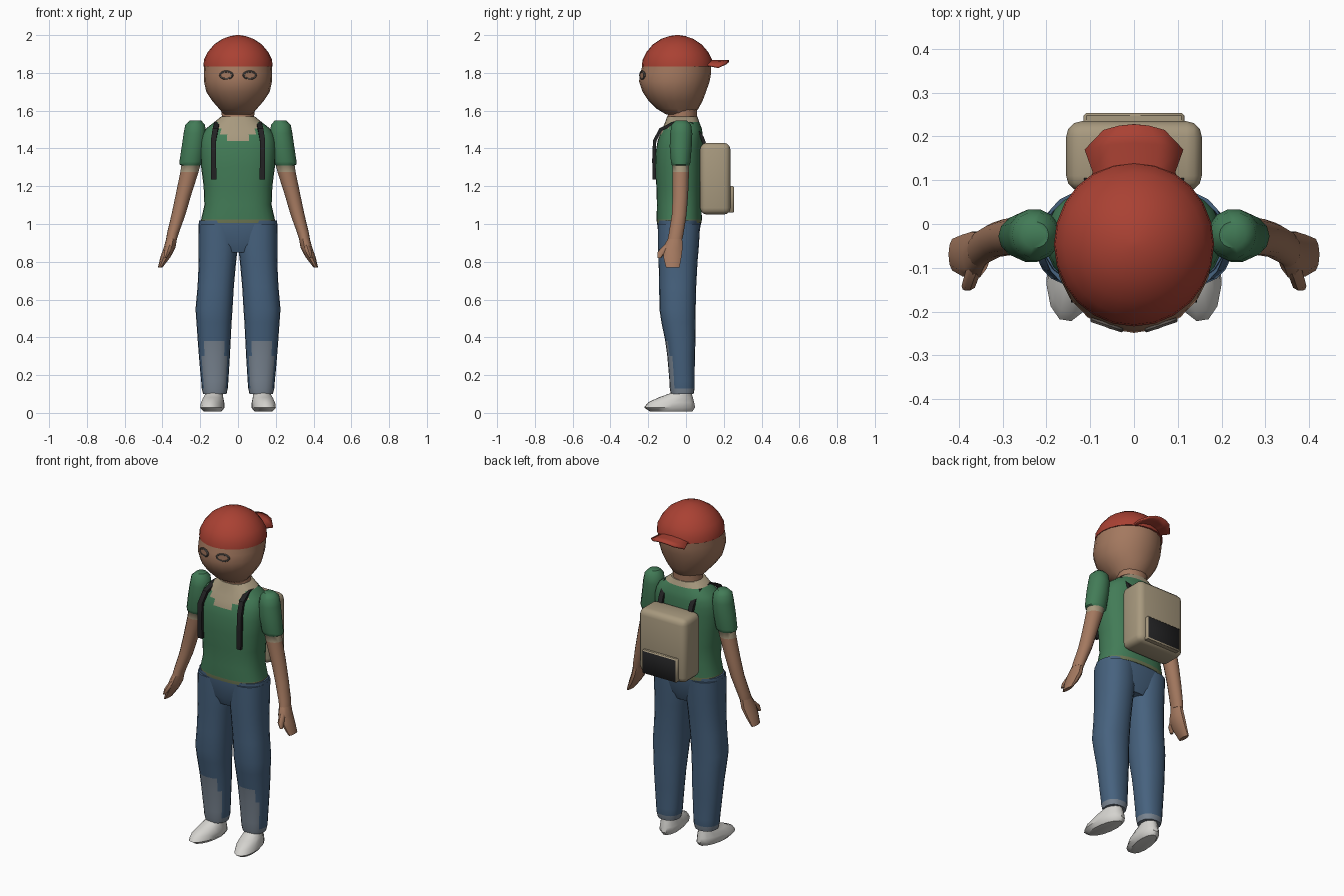
import bpy, bmesh, math
from mathutils import Vector, Matrix


def mat(name, rgb):
    m = bpy.data.materials.new(name)
    m.diffuse_color = (*rgb, 1)
    return m


RED = mat("cap_red", (0.40, 0.053, 0.033))
GREEN = mat("shirt_green", (0.055, 0.20, 0.095))
DENIM = mat("denim_blue", (0.062, 0.122, 0.21))
FADED = mat("faded_denim", (0.19, 0.23, 0.28))
SKIN = mat("skin", (0.37, 0.19, 0.115))
TAN = mat("canvas_tan", (0.39, 0.32, 0.21))
OLIVE = mat("hem_olive", (0.15, 0.18, 0.085))
BLACK = mat("strap_black", (0.016, 0.016, 0.017))
WHITE = mat("shoe_white", (0.66, 0.65, 0.62))
RIM = mat("rim_grey", (0.10, 0.085, 0.075))


def finish(name, bm, mats, rule=None, angle=45):
    """Turn a bmesh into a named object; rule(centre, normal) picks the material slot."""
    bmesh.ops.recalc_face_normals(bm, faces=bm.faces)
    if rule:
        for f in bm.faces:
            f.material_index = rule(f.calc_center_median(), f.normal)
    me = bpy.data.meshes.new(name)
    bm.to_mesh(me)
    bm.free()
    for m in mats:
        me.materials.append(m)
    ob = bpy.data.objects.new(name, me)
    bpy.context.collection.objects.link(ob)
    bpy.ops.object.select_all(action='DESELECT')
    ob.select_set(True)
    bpy.context.view_layer.objects.active = ob
    bpy.ops.object.shade_smooth_by_angle(angle=math.radians(angle))
    return ob


def loft(name, rings, mats, n=16, p=2.0, rule=None, side=1, xform=None, angle=45):
    """Skin horizontal superellipse rings given as (x, y, z, half width, half depth)."""
    bm = bmesh.new()
    loops = []
    for cx, cy, z, rx, ry in rings:
        loop = []
        for i in range(n):
            a = 2 * math.pi * i / n
            c, s = math.cos(a), math.sin(a)
            x = cx + rx * math.copysign(abs(c) ** (2 / p), c)
            y = cy + ry * math.copysign(abs(s) ** (2 / p), s)
            loop.append(bm.verts.new((x, y, z)))
        loops.append(loop)
    for a, b in zip(loops, loops[1:]):
        for i in range(n):
            j = (i + 1) % n
            bm.faces.new((a[i], a[j], b[j], b[i]))
    bm.faces.new(loops[0])
    bm.faces.new(loops[-1])
    if xform:
        bm.transform(xform)
    if side < 0:
        bm.transform(Matrix.Scale(-1, 4, (1, 0, 0)))
    return finish(name, bm, mats, rule, angle)


def box(name, lo, hi, mats, bevel, segments=2, rule=None):
    bm = bmesh.new()
    lo, hi = Vector(lo), Vector(hi)
    bmesh.ops.create_cube(bm, size=1)
    for v in bm.verts:
        v.co = (lo + hi) / 2 + v.co * (hi - lo)
    bmesh.ops.bevel(bm, geom=bm.edges[:], offset=bevel, segments=segments,
                    profile=0.5, affect='EDGES')
    return finish(name, bm, mats, rule)


# Head and neck
loft("neck", [(0, -0.02, 1.48, 0.10, 0.08), (0, -0.02, 1.56, 0.085, 0.078),
              (0, -0.015, 1.64, 0.09, 0.075)], [SKIN])
loft("head", [(0, -0.035, 1.58, 0.075, 0.07), (0, -0.045, 1.61, 0.10, 0.11),
              (0, -0.055, 1.65, 0.135, 0.142), (0, -0.062, 1.70, 0.168, 0.168),
              (0, -0.062, 1.755, 0.18, 0.187), (0, -0.054, 1.80, 0.181, 0.187),
              (0, -0.046, 1.86, 0.178, 0.18)], [SKIN], n=20)

# Glasses: squashed rims with thin lenses
for s, label in ((-1, "left"), (1, "right")):
    place = Matrix.Translation((s * 0.062, -0.231, 1.788)) @ Matrix.Rotation(s * math.radians(19), 4, 'Z')
    bm = bmesh.new()
    N, M = 16, 6
    grid = [[bm.verts.new(((0.034 + 0.006 * math.cos(b)) * math.cos(a), 0.006 * math.sin(b),
                           (0.019 + 0.006 * math.cos(b)) * math.sin(a)))
             for b in (2 * math.pi * j / M for j in range(M))]
            for a in (2 * math.pi * i / N for i in range(N))]
    for i in range(N):
        for j in range(M):
            k, l = (i + 1) % N, (j + 1) % M
            bm.faces.new((grid[i][j], grid[k][j], grid[k][l], grid[i][l]))
    bm.transform(place)
    finish(label + "_glasses_rim", bm, [RIM])
    loft(label + "_lens", [(0, 0, -0.003, 0.034, 0.019), (0, 0, 0.003, 0.034, 0.019)], [SKIN],
         xform=place @ Matrix.Rotation(math.pi / 2, 4, 'X'))

# Cap worn backwards
loft("cap_dome", [(0, -0.046, 1.835, 0.183, 0.188), (0, -0.046, 1.87, 0.18, 0.184),
                  (0, -0.046, 1.91, 0.16, 0.164), (0, -0.046, 1.95, 0.127, 0.13),
                  (0, -0.046, 1.98, 0.082, 0.085), (0, -0.046, 1.995, 0.04, 0.042),
                  (0, -0.046, 2.0, 0.008, 0.008)], [RED], n=24)
bm = bmesh.new()
rows = []
for w, y0, y1 in ((0.10, 0.06, 0.06), (0.095, 0.12, 0.12), (0.113, 0.185, 0.17), (0.07, 0.228, 0.215)):
    rows.append([bm.verts.new((w * t, y0 + (y1 - y0) * t * t,
                               1.868 - 2.6 * (w * t) ** 2)) for t in (-1, -0.5, 0, 0.5, 1)])
for a, b in zip(rows, rows[1:]):
    for i in range(4):
        bm.faces.new((a[i], a[i + 1], b[i + 1], b[i]))
brim = finish("cap_brim", bm, [RED])
brim.modifiers.new("thickness", 'SOLIDIFY').thickness = 0.01


# Shirt with open collar and hem
def shirt_rule(c, n):
    if c.z < 1.025:
        return 2
    if c.z > 1.53 or (c.z > 1.43 and c.y < -0.06 and abs(c.x) < 0.04 + 0.6 * (c.z - 1.40)):
        return 1
    return 0


loft("shirt", [(0, -0.036, 1.005, 0.197, 0.118), (0, -0.036, 1.025, 0.195, 0.12),
               (0, -0.036, 1.10, 0.178, 0.118), (0, -0.036, 1.20, 0.182, 0.121),
               (0, -0.037, 1.30, 0.195, 0.126), (0, -0.035, 1.39, 0.20, 0.124),
               (0, -0.03, 1.44, 0.198, 0.12), (0, -0.025, 1.475, 0.188, 0.113),
               (0, -0.02, 1.505, 0.17, 0.104), (0, -0.02, 1.54, 0.125, 0.09),
               (0, -0.02, 1.57, 0.088, 0.08)], [GREEN, TAN, OLIVE], n=28, p=2.5, rule=shirt_rule)


def arm_rule(c, n):
    return 0 if c.z > 1.312 else 1 if c.z > 1.28 else 2


def leg_rule(c, n):
    fade = c.z < 0.13 or (c.z < 0.39 and n.y < -0.38 - 1.6 * (c.z - 0.1))
    return 1 if fade else 0


# Hips
loft("hips", [(0, -0.04, 0.85, 0.12, 0.08), (0, -0.04, 0.90, 0.205, 0.10),
              (0, -0.037, 1.0, 0.208, 0.116), (0, -0.037, 1.018, 0.206, 0.116)],
     [DENIM], n=24, p=2.5)

for s, label in ((-1, "left"), (1, "right")):
    # Sleeve and arm
    loft(label + "_arm", [(0.225, -0.025, 1.548, 0.03, 0.03), (0.227, -0.025, 1.525, 0.052, 0.053),
                          (0.228, -0.025, 1.48, 0.06, 0.06), (0.235, -0.028, 1.41, 0.063, 0.06),
                          (0.247, -0.028, 1.33, 0.063, 0.053), (0.249, -0.028, 1.315, 0.06, 0.05),
                          (0.25, -0.028, 1.31, 0.05, 0.046), (0.257, -0.028, 1.275, 0.048, 0.045),
                          (0.29, -0.03, 1.15, 0.041, 0.042), (0.315, -0.036, 1.05, 0.037, 0.04),
                          (0.345, -0.052, 0.95, 0.031, 0.04), (0.352, -0.058, 0.92, 0.029, 0.04)],
         [GREEN, TAN, SKIN], n=14, rule=arm_rule, side=s)
    # Hand and thumb
    loft(label + "_hand", [(0.35, -0.056, 0.93, 0.028, 0.037), (0.362, -0.07, 0.875, 0.031, 0.055),
                           (0.384, -0.072, 0.825, 0.027, 0.05), (0.412, -0.07, 0.77, 0.012, 0.038)],
         [SKIN], n=10, side=s)
    loft(label + "_thumb", [(0.362, -0.09, 0.89, 0.018, 0.025), (0.375, -0.13, 0.85, 0.016, 0.022),
                            (0.386, -0.142, 0.82, 0.008, 0.01)], [SKIN], n=8, side=s)
    # Trouser leg with worn shin and cuff
    loft(label + "_leg", [(0.123, -0.02, 0.10, 0.062, 0.06), (0.123, -0.02, 0.13, 0.069, 0.066),
                          (0.123, -0.021, 0.17, 0.072, 0.067), (0.124, -0.023, 0.22, 0.076, 0.069),
                          (0.125, -0.026, 0.30, 0.082, 0.073), (0.126, -0.03, 0.38, 0.087, 0.08),
                          (0.127, -0.04, 0.48, 0.093, 0.09), (0.127, -0.045, 0.55, 0.098, 0.096),
                          (0.118, -0.044, 0.67, 0.096, 0.098), (0.109, -0.042, 0.80, 0.099, 0.103),
                          (0.105, -0.04, 0.88, 0.104, 0.108), (0.105, -0.037, 1.0, 0.103, 0.112)],
         [DENIM, FADED], n=20, p=2.3, rule=leg_rule, side=s)
    # Shoe, toe turned out
    turn = Matrix.Translation((0.122, 0, 0)) @ Matrix.Rotation(math.radians(9), 4, 'Z')
    loft(label + "_shoe", [(0, -0.08, 0.008, 0.045, 0.115), (0, -0.088, 0.028, 0.062, 0.138),
                           (0, -0.08, 0.055, 0.06, 0.125), (0, -0.055, 0.082, 0.052, 0.092),
                           (0, -0.025, 0.105, 0.045, 0.055), (0, -0.018, 0.13, 0.04, 0.045)],
         [WHITE], n=14, side=s, xform=turn)
    # Strap swept over the shoulder into the pack
    path = [(0.128, -0.168, 1.235), (0.13, -0.17, 1.34), (0.13, -0.166, 1.44), (0.12, -0.135, 1.50),
            (0.11, -0.06, 1.535), (0.105, 0.03, 1.53), (0.10, 0.085, 1.46), (0.10, 0.11, 1.39)]
    bm = bmesh.new()
    prev = None
    for i, q in enumerate(path):
        t = Vector(path[min(i + 1, len(path) - 1)]) - Vector(path[max(i - 1, 0)])
        out = Vector((0, -t.z, t.y)).normalized() * 0.009
        wide = Vector((0.014, 0, 0))
        ring = [bm.verts.new(Vector(q) + a * wide + b * out)
                for a, b in ((-1, -1), (1, -1), (1, 1), (-1, 1))]
        if prev:
            for k in range(4):
                bm.faces.new((prev[k], prev[(k + 1) % 4], ring[(k + 1) % 4], ring[k]))
        else:
            bm.faces.new(ring)
        prev = ring
    bm.faces.new(prev)
    if s < 0:
        bm.transform(Matrix.Scale(-1, 4, (1, 0, 0)))
    finish(label + "_strap", bm, [BLACK], angle=30)

# Backpack with dark-faced pocket
box("backpack", (-0.155, 0.075, 1.05), (0.155, 0.235, 1.43), [TAN], 0.035, 3)
box("backpack_pocket", (-0.115, 0.20, 1.06), (0.115, 0.254, 1.20), [TAN, BLACK], 0.006, 1,
    rule=lambda c, n: 1 if n.y > 0.9 else 0)
